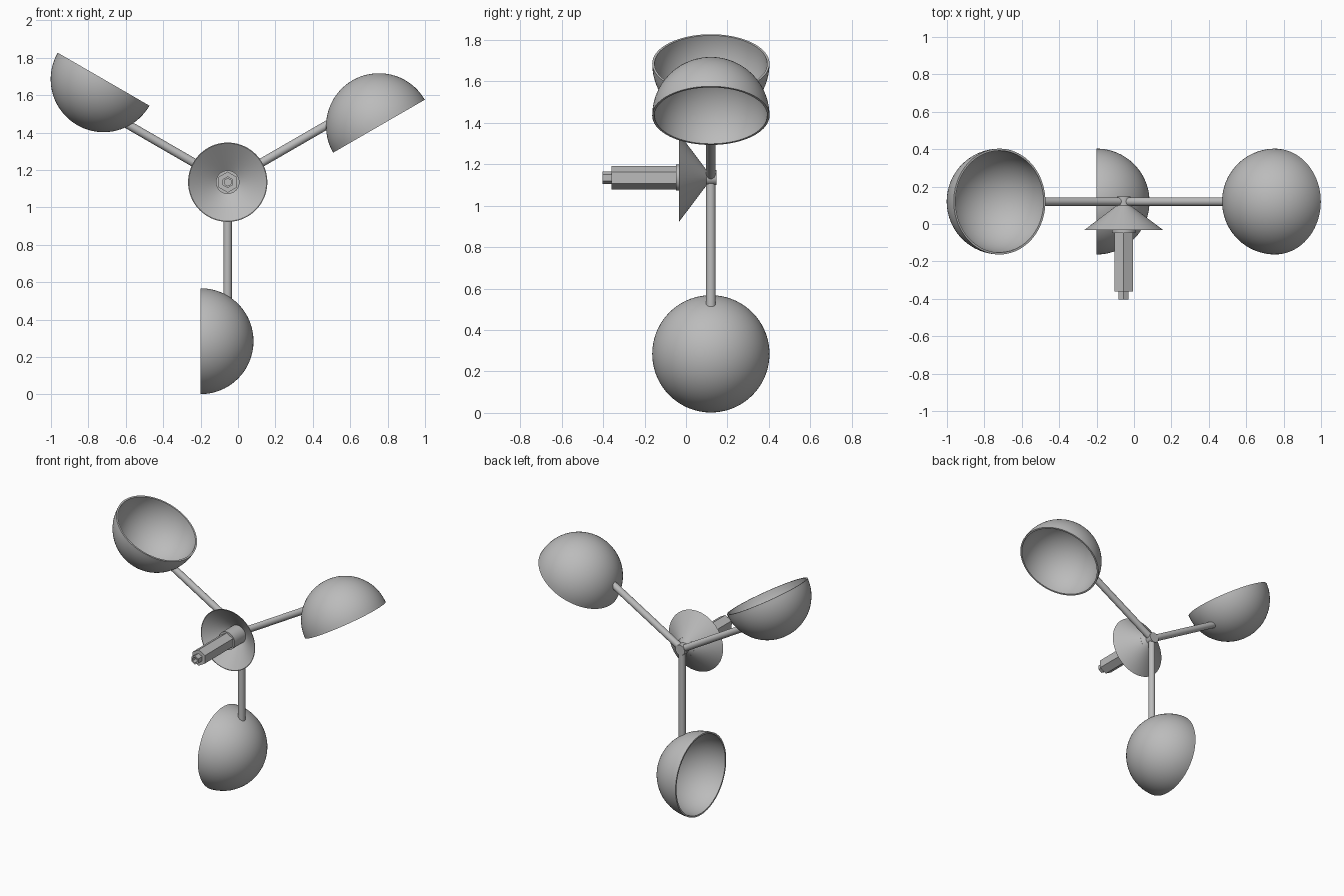
import bpy, bmesh, math
from mathutils import Matrix, Vector

cube = bpy.data.objects.get("Cube")
if cube:
    bpy.data.objects.remove(cube, do_unlink=True)

HUB = Vector((-0.055, 0.12, 1.135))
ARM, OFFSET = 0.85, 0.145        # cup centre: distance along the arm and sideways
CUP_R, WALL, ROD_R = 0.283, 0.011, 0.023

grey = bpy.data.materials.new("grey metal")
grey.use_nodes = True
grey.diffuse_color = (0.5, 0.5, 0.5, 1)
grey.node_tree.nodes["Principled BSDF"].inputs["Base Color"].default_value = (0.5, 0.5, 0.5, 1)


def finish(name, bm, matrix):
    bmesh.ops.remove_doubles(bm, verts=bm.verts, dist=1e-5)
    bmesh.ops.recalc_face_normals(bm, faces=bm.faces)
    mesh = bpy.data.meshes.new(name)
    bm.to_mesh(mesh)
    bm.free()
    mesh.materials.append(grey)
    ob = bpy.data.objects.new(name, mesh)
    bpy.context.collection.objects.link(ob)
    ob.matrix_world = matrix
    bpy.ops.object.select_all(action='DESELECT')
    ob.select_set(True)
    bpy.context.view_layer.objects.active = ob
    bpy.ops.object.shade_smooth_by_angle(angle=math.radians(30))
    return ob


def lathe(name, profile, matrix, sides=64, close=False):
    """Turn (radius, height) points around local z, first side at local y."""
    bm = bmesh.new()
    verts = [bm.verts.new((0, r, h)) for r, h in profile]
    edges = [bm.edges.new(pair) for pair in zip(verts, verts[1:])]
    if close:
        edges.append(bm.edges.new((verts[-1], verts[0])))
    bmesh.ops.spin(bm, geom=verts + edges, cent=(0, 0, 0), axis=(0, 0, 1),
                   angle=math.tau, steps=sides, use_merge=True)
    return finish(name, bm, matrix)


def arc(radius, steps=20):
    return [(radius * math.cos(math.pi / 2 * i / steps),
             radius * math.sin(math.pi / 2 * i / steps)) for i in range(steps + 1)]


def rod(name, matrix):
    """Round rod whose outer end follows the cup wall."""
    bm = bmesh.new()
    bmesh.ops.create_cone(bm, cap_ends=True, segments=24, radius1=ROD_R, radius2=ROD_R,
                          depth=ARM, matrix=Matrix.Translation((0, 0, -ARM / 2)))
    mid = CUP_R - WALL / 2
    for v in bm.verts:
        if v.co.z < -ARM / 2:
            v.co.z = -ARM + math.sqrt(mid ** 2 - (v.co.x + OFFSET) ** 2 - v.co.y ** 2)
    return finish(name, bm, matrix)


# Three arms, each with a rod and a hollow half-sphere cup
cup_profile = arc(CUP_R) + arc(CUP_R - WALL)[::-1]
for i, label in enumerate(("lower", "left", "right")):
    turn = Matrix.Translation(HUB) @ Matrix.Rotation(-i * math.tau / 3, 4, 'Y')
    rod(label + "_rod", turn)
    seat = Matrix.Translation((-OFFSET, 0, -ARM)) @ Matrix.Rotation(math.pi / 2, 4, 'Y')
    lathe(label + "_cup", cup_profile, turn @ seat, 72, close=True)

# Central axle parts, local z running from the hub to the front
axle = Matrix.Translation(HUB) @ Matrix.Rotation(math.pi / 2, 4, 'X')
lathe("hub", [(0, -0.026), (0.036, -0.026), (0.036, 0.04), (0, 0.04)], axle, 32)
lathe("cone_shield", [(0.036, 0.02), (0.212, 0.153), (0.208, 0.153), (0.036, 0.025)],
      axle, 72, close=True)
lathe("collar", [(0, 0.04), (0.063, 0.04), (0.063, 0.168), (0, 0.168)], axle, 40)
lathe("hex_shaft", [(0, 0.16), (0.056, 0.16), (0.056, 0.48), (0, 0.48)], axle, 6)
lathe("hex_tip", [(0, 0.47), (0.031, 0.47), (0.031, 0.523), (0.02, 0.523),
                  (0.02, 0.49), (0, 0.49)], axle, 6)
